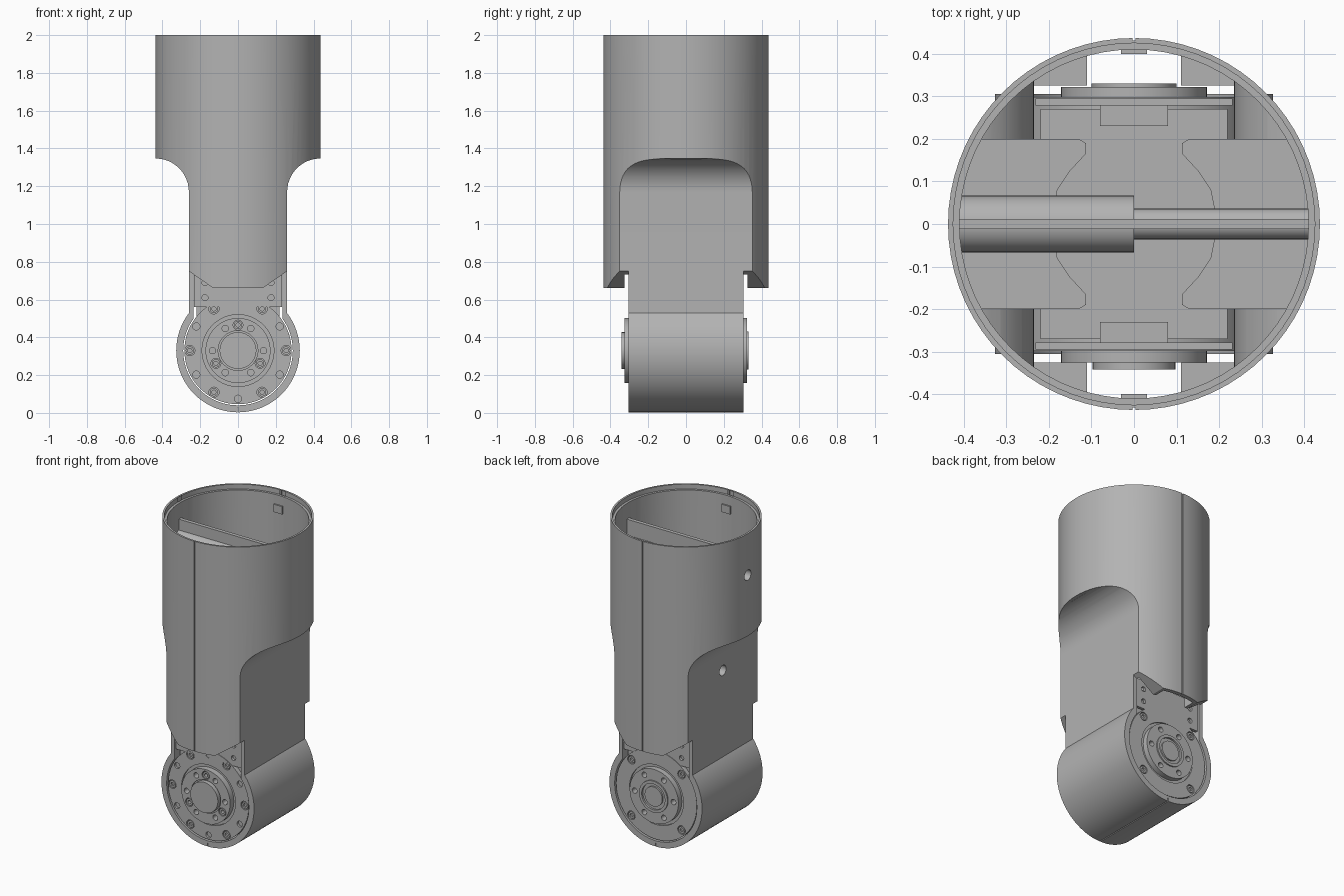
import bpy, bmesh
from math import sin, cos, pi, radians

if "Cube" in bpy.data.objects:
    bpy.data.objects.remove(bpy.data.objects["Cube"])

GREY = (0.45, 0.45, 0.45, 1)
mat = bpy.data.materials.new("plain grey")
mat.use_nodes = True
mat.diffuse_color = GREY
bsdf = mat.node_tree.nodes["Principled BSDF"]
bsdf.inputs["Base Color"].default_value = GREY
bsdf.inputs["Roughness"].default_value = 0.6


def finish(bm, name):
    bmesh.ops.remove_doubles(bm, verts=bm.verts[:], dist=1e-5)
    bmesh.ops.recalc_face_normals(bm, faces=bm.faces[:])
    mesh = bpy.data.meshes.new(name)
    bm.to_mesh(mesh)
    bm.free()
    mesh.materials.append(mat)
    obj = bpy.data.objects.new(name, mesh)
    bpy.context.collection.objects.link(obj)
    return obj


def lathe(name, profile, axis="Y", centres=((0, 0),), seg=64):
    """Spin a closed (radius, position) profile about an axis, once per centre."""
    bm = bmesh.new()
    for a, b in centres:
        rings = []
        for r, t in profile:
            ring = []
            for i in range(seg):
                u, v = a + r * cos(2 * pi * i / seg), b + r * sin(2 * pi * i / seg)
                ring.append(bm.verts.new({"X": (t, u, v), "Y": (u, t, v), "Z": (u, v, t)}[axis]))
            rings.append(ring)
        for k, ring in enumerate(rings):
            nxt = rings[(k + 1) % len(rings)]
            if profile[k][0] == 0 and profile[(k + 1) % len(rings)][0] == 0:
                continue
            for i in range(seg):
                j = (i + 1) % seg
                bm.faces.new((ring[i], ring[j], nxt[j], nxt[i]))
    return finish(bm, name)


def rod(name, r, t0, t1, axis="Y", centres=((0, 0),), seg=64):
    return lathe(name, [(0, t0), (r, t0), (r, t1), (0, t1)], axis, centres, seg)


def prism(name, pts, lo, hi, axis="Y"):
    """Extrude an outline: xz outline along Y, or xy outline along Z."""
    bm = bmesh.new()
    place = lambda p, t: (p[0], t, p[1]) if axis == "Y" else (p[0], p[1], t)
    a = [bm.verts.new(place(p, lo)) for p in pts]
    b = [bm.verts.new(place(p, hi)) for p in pts]
    bm.faces.new(a)
    bm.faces.new(b)
    for i in range(len(pts)):
        j = (i + 1) % len(pts)
        bm.faces.new((a[i], a[j], b[j], b[i]))
    return finish(bm, name)


def box(name, x0, x1, y0, y1, z0, z1):
    return prism(name, [(x0, z0), (x1, z0), (x1, z1), (x0, z1)], y0, y1)


def boolean(obj, tool, op="DIFFERENCE"):
    mod = obj.modifiers.new("bool", "BOOLEAN")
    mod.operation, mod.solver, mod.object = op, "EXACT", tool
    bpy.context.view_layer.objects.active = obj
    bpy.ops.object.modifier_apply(modifier=mod.name)
    bpy.data.objects.remove(tool)


def mirrored(half):
    return half + [(-x, z) for x, z in reversed(half)]


def shoulder(r):
    """Concave quarter curve from the flat cheek up to the full tube."""
    return [(0.437 - r * cos(i * pi / 24), 1.17 + r * sin(i * pi / 24)) for i in range(13)]


def ring_points(r, angles):
    return [(r * cos(radians(a)), 0.33 + r * sin(radians(a))) for a in angles]


# Tube shell with flat cheeks, hollowed out
R, WALL = 0.437, 0.41
shell = rod("tube_shell", R, 0.6, 2.0, "Z", seg=72)
outline = mirrored([(0.13, 0.66), (0.26, 0.75)] + shoulder(0.177) + [(0.5, 1.345), (0.5, 2.1)])
boolean(shell, prism("outline", outline, -0.6, 0.6), "INTERSECT")
cavity = rod("cavity", WALL, 0.85, 2.2, "Z", seg=72)
inner = mirrored([(0.235, 0.8)] + shoulder(0.202) + [(0.5, 1.372), (0.5, 2.3)])
boolean(cavity, prism("inner", inner, -0.6, 0.6), "INTERSECT")
boolean(shell, cavity)
boolean(shell, rod("rim_lip", 0.425, 1.97, 2.1, "Z", seg=72))
boolean(shell, box("motor_bay", -0.235, 0.235, -0.325, 0.325, 0.5, 0.9))
slot = rod("slot", 0.411, 0.5, 0.95, "Z", seg=72)
boolean(slot, box("slot_limit", -0.11, 0.11, -0.6, 0.6, 0.4, 1.0), "INTERSECT")
boolean(shell, slot)
for s in (-1, 1):
    y0, y1 = sorted((s * 0.431, s * 0.5))
    boolean(shell, box("seam", -0.003, 0.003, y0, y1, 0.5, 2.2))
SCREW_Z = (1.735, 1.08)
boolean(shell, rod("screw_holes", 0.033, -0.6, -0.2, "X", [(0, z) for z in SCREW_Z], 24))

# Screw bosses, spine rib and catches inside the tube
for z, reach in zip(SCREW_Z, (0.415, 0.245)):
    lathe("screw_boss", [(0.033, -reach), (0.067, -reach), (0.067, 0), (0.033, 0)], "X", [(0, z)], 32)
    rod("screw_post", 0.036, 0, reach, "X", [(0, z)], 32)
box("spine_rib_right", -0.415, 0, -0.012, 0.012, 1.795, 1.87)
box("spine_rib_left", 0, 0.415, -0.012, 0.012, 1.765, 1.87)
for s in (-1, 1):
    y0, y1 = sorted((s * 0.4, s * 0.42))
    box("catch", -0.03, 0.03, y0, y1, 1.86, 1.91)

# Inner shelves over the shoulders
half = [(0.365, 0.2), (0.13, 0.2), (0.113, 0.19), (0.113, 0.165), (0.15, 0.125), (0.18, 0.08), (0.19, 0.03)]
edge = half + [(x, -y) for x, y in reversed(half)] + [(0.415, -0.08), (0.415, 0.08)]
for s, side in ((1, "left"), (-1, "right")):
    prism("shelf_" + side, [(s * x, y) for x, y in edge], 1.345, 1.38, "Z")

# Round joint housing with neck
C = (0, 0.33)
housing = rod("joint_housing", 0.327, -0.305, 0.305, centres=[C], seg=80)
boolean(housing, box("neck", -0.26, 0.26, -0.305, 0.305, 0.4, 0.76), "UNION")
boolean(housing, rod("bore", 0.29, -0.4, 0.4, centres=[C], seg=80))
boolean(housing, box("neck_bay", -0.235, 0.235, -0.4, 0.4, 0.45, 0.9))
boolean(housing, box("split", -0.003, 0.003, -0.4, 0.4, -0.1, 0.025))

# Motor body
rod("motor_core", 0.284, -0.25, 0.25, centres=[C])
box("motor_block", -0.22, 0.22, -0.27, 0.27, 0.4, 0.7)
for s in (-1, 1):
    y0, y1 = sorted((s * 0.23, s * 0.279))
    box("motor_lug", -0.08, 0.08, y0, y1, 0.6, 0.73)

# Stepped end flanges, drilled for bolts
BASE = [(0, 0.2), (0.284, 0.2), (0.284, 0.298), (0.19, 0.298), (0.19, 0.288), (0.172, 0.288)]
FRONT = [(0.172, 0.325), (0.105, 0.325), (0.105, 0.315), (0.097, 0.315), (0.097, 0.342), (0, 0.342)]
BACK = [(0.172, 0.322), (0.1, 0.322), (0.1, 0.33), (0.082, 0.33), (0.082, 0.318),
        (0.062, 0.318), (0.062, 0.328), (0, 0.328)]
SIXTHS = range(0, 360, 60)
ends = (
    ("front", -1, FRONT, ring_points(0.255, SIXTHS), ring_points(0.255, range(30, 390, 60)),
     ring_points(0.135, (90, 210, 330)), ring_points(0.135, (0, 60, 120, 180, 240, 300))),
    ("back", 1, BACK, ring_points(0.25, range(45, 405, 90)), [],
     [], ring_points(0.137, SIXTHS)),
)
for label, s, steps, big, small, caps, pins in ends:
    flange = lathe(label + "_flange", [(r, s * t) for r, t in BASE + steps], centres=[C], seg=80)
    plate = box(label + "_neck_plate", -0.232, 0.232, *sorted((s * 0.278, s * 0.295)), 0.56, 0.745)
    holes = [(x, z) for x in (-0.175, 0.175) for z in (0.61, 0.69)]
    boolean(plate, rod("plate_holes", 0.016, -0.4, 0.4, centres=holes, seg=16))
    for spots, r in ((big, 0.027), (small, 0.019), (caps, 0.026), (pins, 0.017)):
        if spots:
            boolean(flange, rod("drill", r, s * 0.283, s * 0.4, centres=spots, seg=20))
    # Socket-headed bolts seated in the larger holes
    for spots, top, part in ((big, 0.296, "rim_bolts"), (caps, 0.323, "hub_bolts")):
        if spots:
            head = [(0, 0.28), (0.022, 0.28), (0.022, top), (0.011, top), (0.011, 0.286), (0, 0.286)]
            lathe(label + "_" + part, [(r, s * t) for r, t in head], centres=spots, seg=18)

# Smooth round faces, keep edges crisp
bpy.ops.object.select_all(action="DESELECT")
for obj in bpy.context.collection.objects:
    if obj.type == "MESH" and mat.name in obj.data.materials:
        obj.select_set(True)
        bpy.context.view_layer.objects.active = obj
bpy.ops.object.shade_smooth_by_angle(angle=radians(25))
